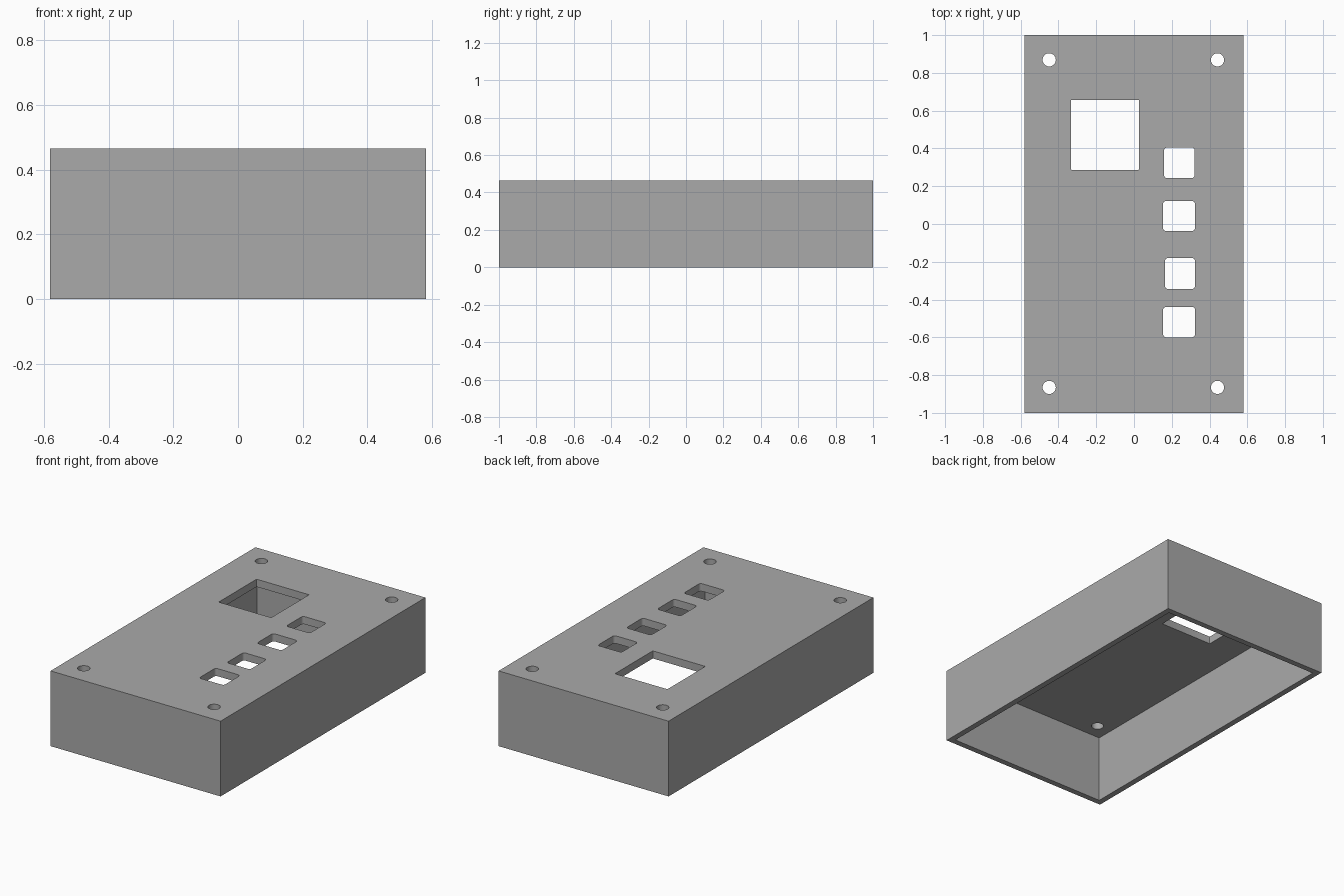
import bpy, bmesh, math

if "Cube" in bpy.data.objects:
    bpy.data.objects.remove(bpy.data.objects["Cube"])

W, L, H = 1.162, 2.0, 0.465      # outer size
WALL, TOP = 0.036, 0.047         # side wall and top plate thickness

grey = bpy.data.materials.new("plain_grey")
grey.diffuse_color = (0.4, 0.4, 0.4, 1)
grey.use_nodes = True
grey.node_tree.nodes["Principled BSDF"].inputs["Base Color"].default_value = grey.diffuse_color


def prism(name, points, z0, z1):
    """Solid made by raising a flat outline from z0 to z1."""
    bm = bmesh.new()
    face = bm.faces.new([bm.verts.new((x, y, z0)) for x, y in points])
    up = bmesh.ops.extrude_face_region(bm, geom=[face])["geom"]
    bmesh.ops.translate(bm, vec=(0, 0, z1 - z0),
                        verts=[v for v in up if isinstance(v, bmesh.types.BMVert)])
    bmesh.ops.recalc_face_normals(bm, faces=bm.faces)
    mesh = bpy.data.meshes.new(name)
    bm.to_mesh(mesh)
    bm.free()
    mesh.materials.append(grey)
    obj = bpy.data.objects.new(name, mesh)
    bpy.context.collection.objects.link(obj)
    return obj


def rounded_rect(x0, x1, y0, y1, r=0.0, steps=4):
    if r == 0:
        return [(x0, y0), (x1, y0), (x1, y1), (x0, y1)]
    points = []
    corners = [(x1 - r, y1 - r), (x0 + r, y1 - r), (x0 + r, y0 + r), (x1 - r, y0 + r)]
    for i, (cx, cy) in enumerate(corners):
        for s in range(steps + 1):
            a = math.pi / 2 * (i + s / steps)
            points.append((cx + r * math.cos(a), cy + r * math.sin(a)))
    return points


def circle(cx, cy, r, n=32):
    return [(cx + r * math.cos(2 * math.pi * i / n),
             cy + r * math.sin(2 * math.pi * i / n)) for i in range(n)]


# Case body
case = prism("case", rounded_rect(-W / 2, W / 2, -L / 2, L / 2), 0, H)

# Hollow, open at the bottom
iw, il = W / 2 - WALL, L / 2 - WALL
cutters = [prism("hollow_cutter", rounded_rect(-iw, iw, -il, il), -0.1, H - TOP)]

# Display window and four button openings: x0, x1, y0, y1, corner radius
openings = [
    (-0.333, 0.026, 0.287, 0.657, 0.004),
    (0.159, 0.321, 0.243, 0.405, 0.016),
    (0.154, 0.323, -0.037, 0.122, 0.016),
    (0.164, 0.323, -0.344, -0.180, 0.016),
    (0.154, 0.323, -0.600, -0.439, 0.016),
]
for o in openings:
    cutters.append(prism("opening_cutter", rounded_rect(*o), H - 0.2, H + 0.1))

# Corner screw holes
for x in (-0.449, 0.442):
    for y in (-0.865, 0.869):
        cutters.append(prism("screw_hole_cutter", circle(x, y, 0.035), H - 0.2, H + 0.1))

for c in cutters:
    c.hide_render = True
    c.hide_viewport = True
    mod = case.modifiers.new("cut", 'BOOLEAN')
    mod.operation = 'DIFFERENCE'
    mod.solver = 'EXACT'
    mod.object = c

# Smooth the round holes, keep the edges sharp
bpy.context.view_layer.objects.active = case
case.select_set(True)
for m in list(case.modifiers):
    bpy.ops.object.modifier_apply(modifier=m.name)
bpy.ops.object.shade_smooth_by_angle(angle=math.radians(30))
for c in cutters:
    bpy.data.objects.remove(c)
